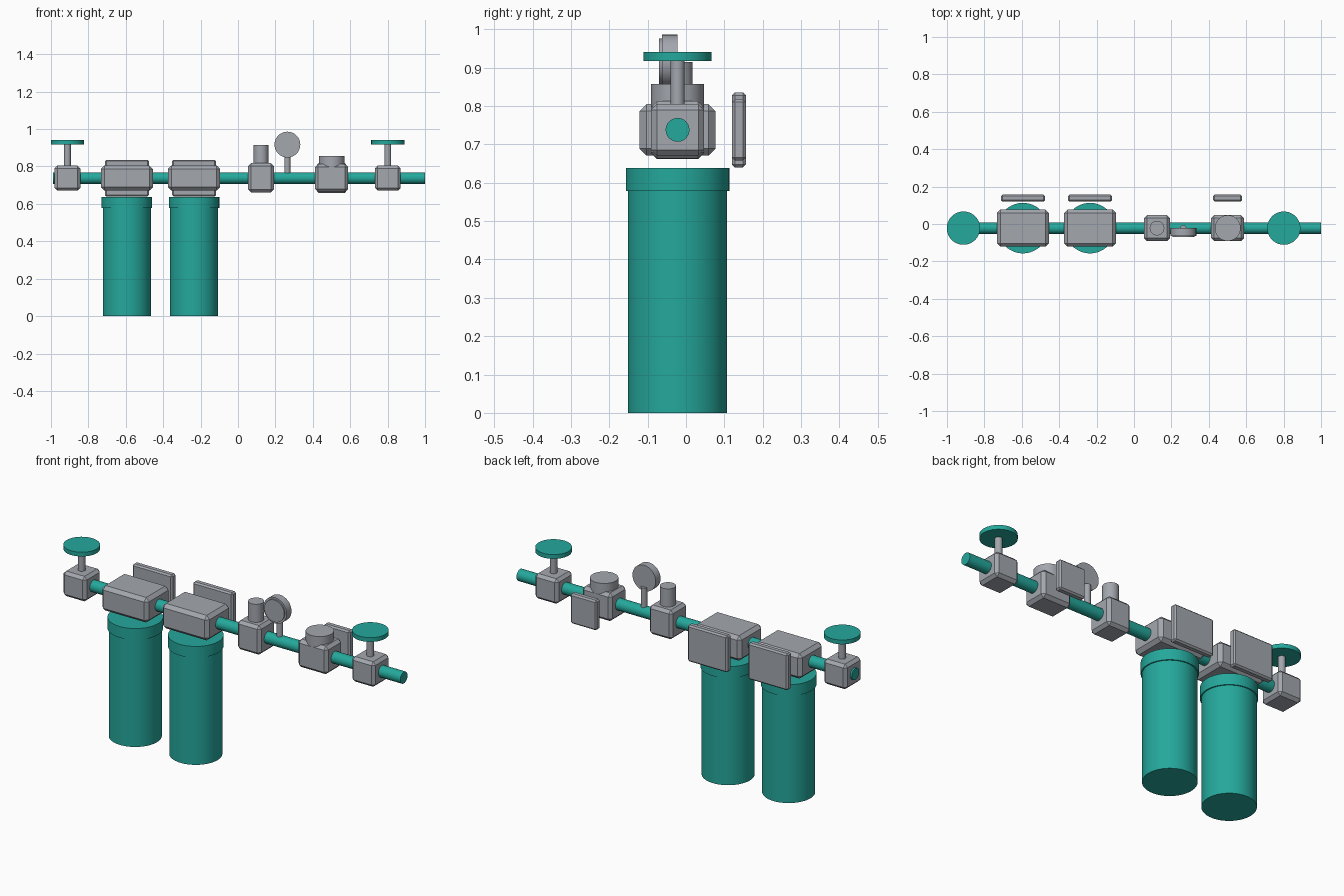
import bpy
import math

if "Cube" in bpy.data.objects:
    bpy.data.objects.remove(bpy.data.objects["Cube"])

YC, ZC = -0.022, 0.738  # pipe axis


def material(name, rgb):
    m = bpy.data.materials.new(name)
    m.diffuse_color = (*rgb, 1)
    m.use_nodes = True
    m.node_tree.nodes["Principled BSDF"].inputs["Base Color"].default_value = m.diffuse_color
    return m


TEAL = material("teal paint", (0.018, 0.392, 0.332))
GREY = material("grey metal", (0.366, 0.386, 0.423))


def block(name, x, y, z, sx, sy, sz, bevel):
    """Chamfered box centred at x, y, z."""
    bpy.ops.mesh.primitive_cube_add(size=1, location=(x, y, z))
    o = bpy.context.object
    o.name = name
    o.scale = (sx, sy, sz)
    bpy.ops.object.transform_apply(location=False, rotation=False, scale=True)
    mod = o.modifiers.new("chamfer", 'BEVEL')
    mod.width = bevel
    mod.segments = 1
    o.data.materials.append(GREY)
    return o


def cylinder(name, axis, start, end, r, a, b, mat, sides=48):
    """Cylinder along an axis from start to end; a, b are the other two coordinates."""
    mid = (start + end) / 2
    loc, rot = {
        'X': ((mid, a, b), (0, math.pi / 2, 0)),
        'Y': ((a, mid, b), (math.pi / 2, 0, 0)),
        'Z': ((a, b, mid), (0, 0, 0)),
    }[axis]
    bpy.ops.mesh.primitive_cylinder_add(vertices=sides, radius=r, depth=end - start,
                                        location=loc, rotation=rot)
    o = bpy.context.object
    o.name = name
    o.data.materials.append(mat)
    bpy.ops.object.shade_smooth_by_angle(angle=math.radians(35))
    return o


# Main pipe
cylinder("main_pipe", 'X', -0.99, 1.0, 0.031, YC, ZC, TEAL)

# Two filter housings with heads and rear mounting plates
for i, x in enumerate((-0.594, -0.235), 1):
    cylinder(f"filter_bowl_{i}", 'Z', 0, 0.58, 0.129, x, YC, TEAL, 64)
    cylinder(f"filter_collar_{i}", 'Z', 0.578, 0.638, 0.135, x, YC, TEAL, 64)
    block(f"filter_head_{i}", x, YC, ZC, 0.278, 0.198, 0.134, 0.018)
    block(f"filter_plate_{i}", x, 0.138, ZC, 0.236, 0.037, 0.196, 0.008)

# Shut-off valves with handwheels at both ends
for side, x in (("left", -0.912), ("right", 0.801)):
    block(f"{side}_valve_body", x, YC, ZC, 0.138, 0.138, 0.134, 0.015)
    cylinder(f"{side}_valve_stem", 'Z', 0.79, 0.925, 0.018, x, YC, GREY, 32)
    cylinder(f"{side}_handwheel", 'Z', 0.918, 0.941, 0.089, x, YC, TEAL)

# Relief valve
block("relief_valve_body", 0.123, YC, ZC + 0.002, 0.138, 0.138, 0.156, 0.015)
cylinder("relief_valve_cap", 'Z', 0.80, 0.915, 0.039, 0.123, YC, GREY)

# Pressure gauge
cylinder("gauge_stem", 'Z', ZC, 0.87, 0.016, 0.264, YC, GREY, 32)
cylinder("gauge_case", 'Y', -0.063, -0.022, 0.069, 0.264, 0.917, GREY)
cylinder("gauge_face", 'Y', -0.070, -0.062, 0.059, 0.264, 0.917, GREY)

# Regulator with round bonnet and rear plate
block("regulator_body", 0.501, YC, ZC, 0.176, 0.138, 0.15, 0.016)
cylinder("regulator_bonnet", 'Z', 0.79, 0.857, 0.069, 0.501, YC, GREY)
block("regulator_plate", 0.501, 0.138, ZC, 0.155, 0.037, 0.16, 0.008)
